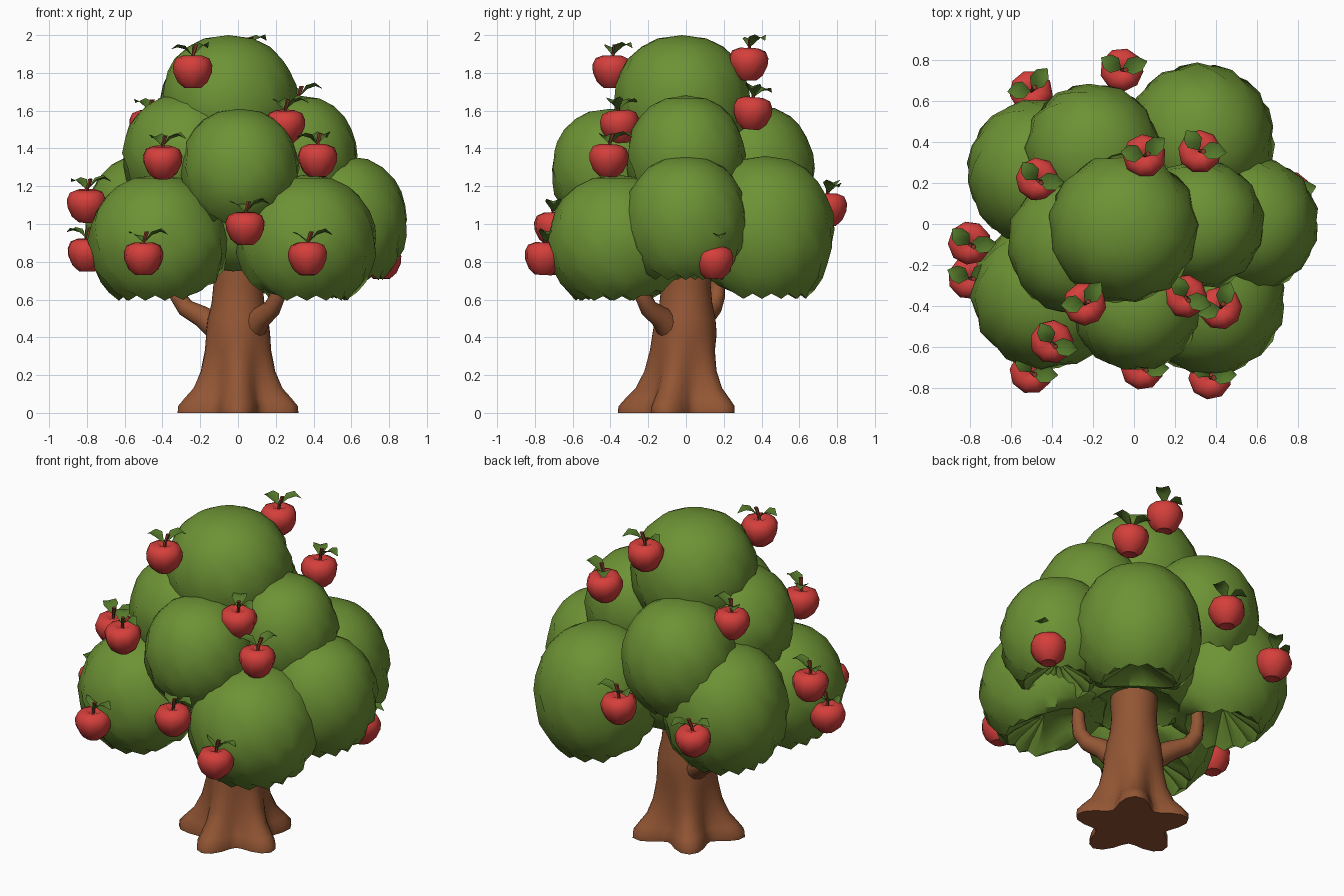
import bpy, bmesh, math, random
from mathutils import Vector, Matrix

if "Cube" in bpy.data.objects:
    bpy.data.objects.remove(bpy.data.objects["Cube"])

random.seed(4)
TAU = 2 * math.pi


def material(name, rgb):
    m = bpy.data.materials.new(name)
    m.diffuse_color = (*rgb, 1)
    m.use_nodes = True
    m.node_tree.nodes["Principled BSDF"].inputs["Base Color"].default_value = m.diffuse_color
    return m


GREEN = material("foliage green", (0.152, 0.288, 0.035))
BARK = material("bark brown", (0.290, 0.092, 0.034))
RED = material("apple red", (0.665, 0.050, 0.044))
LEAF = material("leaf green", (0.090, 0.190, 0.024))
STEM = material("stem brown", (0.230, 0.045, 0.022))


def finish(bm, name, mats, angle):
    bmesh.ops.recalc_face_normals(bm, faces=bm.faces)
    me = bpy.data.meshes.new(name)
    bm.to_mesh(me)
    bm.free()
    for m in mats:
        me.materials.append(m)
    ob = bpy.data.objects.new(name, me)
    bpy.context.collection.objects.link(ob)
    bpy.ops.object.select_all(action='DESELECT')
    ob.select_set(True)
    bpy.context.view_layer.objects.active = ob
    bpy.ops.object.shade_smooth_by_angle(angle=math.radians(angle))
    return ob


def loft(bm, rings, mat=0):
    """Skin a list of point rings; a ring of one point is a pole."""
    rows = [[bm.verts.new(p) for p in r] for r in rings]
    for a, b in zip(rows, rows[1:]):
        n = max(len(a), len(b))
        for i in range(n):
            j = (i + 1) % n
            quad = [a[i % len(a)], a[j % len(a)], b[j % len(b)], b[i % len(b)]]
            f = bm.faces.new(list(dict.fromkeys(quad)))
            f.material_index = mat


# Trunk: lofted rings with five root lobes that fade out upwards
def trunk():
    profile = [(0, .270, .066), (.035, .270, .064), (.075, .245, .055), (.13, .212, .036),
               (.22, .187, .018), (.33, .172, .008), (.42, .170, 0), (.5, .160, 0),
               (.58, .140, 0), (.68, .130, 0), (.8, .135, 0), (1.2, .11, 0)]
    rings = [[(0, -.025, 0)]]
    for z, r, lobe in profile:
        shift = -.025 * max(0, 1 - z / .6)
        ring = []
        for i in range(40):
            a = TAU * i / 40
            rr = r + lobe * math.cos(5 * (a + math.pi / 2))
            ring.append((rr * math.cos(a), rr * math.sin(a) + shift, z))
        rings.append(ring)
    rings.append([(0, 0, 1.2)])
    bm = bmesh.new()
    loft(bm, rings)
    finish(bm, "trunk", [BARK], 50)


# Branch: tapered tube that leaves the trunk sideways and hooks upwards
def branch(name, direction, reach):
    d = Vector(direction).normalized()
    path = [(.03, .37, .07), (.11, .445, .075), (reach * .58, .51, .058), (reach * .84, .555, .048),
            (reach * .97, .62, .043), (reach, .70, .038), (reach * .98, .95, .03)]
    pts = [Vector((d.x * s, d.y * s, z)) for s, z, r in path]
    side = Vector((-d.y, d.x, 0))
    rings = [[pts[0]]]
    for i, p in enumerate(pts):
        t = (pts[min(i + 1, len(pts) - 1)] - pts[max(i - 1, 0)]).normalized()
        up = t.cross(side)
        rings.append([p + path[i][2] * (side * math.cos(TAU * k / 12) + up * math.sin(TAU * k / 12))
                      for k in range(12)])
    rings.append([pts[-1]])
    bm = bmesh.new()
    loft(bm, rings)
    finish(bm, name, [BARK], 60)


# Foliage clump: pebbly rounded dome, ragged skirt, underside rising towards the trunk
def clump(name, x, y, r, top, bottom):
    rz = (top - bottom) / 1.84
    zc = top - rz
    n = 26
    spin = random.random() * TAU

    def point(px, py, pz):
        return (px, py, max(pz, .87 - .46 * math.hypot(px, py)))

    rings = [[(x, y, top)]]
    lats = [72, 56, 42, 29, 16, 3, -10, -23, -36, -48, -57]
    for k, lat in enumerate(lats):
        c, s = math.cos(math.radians(lat)), math.sin(math.radians(lat))
        rim = k == len(lats) - 1
        ring = []
        for i in range(n):
            a = TAU * i / n + spin
            bump = (i + k // 2) % 2 if k > 1 else .5
            f = .96 + .045 * bump + random.uniform(-.015, .02)
            rr = r * c ** .86 * f
            z = zc + rz * s * (1 + .02 * (f - .96)) - (.05 if rim else .018) * (bump - .4) * c
            ring.append(point(x + rr * math.cos(a), y + rr * math.sin(a), z))
        rings.append(ring)
    inner = [point(x + (px - x) * .8, y + (py - y) * .8, pz + .035) for px, py, pz in rings[-1]]
    rings += [inner, [point(x, y, zc - rz * .45)]]
    bm = bmesh.new()
    loft(bm, rings)
    finish(bm, name, [GREEN], 38)


# Apple: nine-sided lathe with a dimple, a bent stem and two folded leaves
def apple(name, pos, turn):
    bm = bmesh.new()
    prof = [(.045, -.09), (.08, -.06), (.103, -.01), (.106, .03), (.09, .066), (.05, .082), (.02, .07)]
    rings = [[(0, 0, -.08)]]
    rings += [[(r * math.cos(TAU * i / 9), r * math.sin(TAU * i / 9), z) for i in range(9)] for r, z in prof]
    rings += [[(0, 0, .06)]]
    loft(bm, rings, 0)
    stem = [(0, .05, .009), (.004, .09, .009), (.02, .14, .013)]
    loft(bm, [[(0, 0, .05)]] + [[(sx + r * math.cos(TAU * i / 5), r * math.sin(TAU * i / 5), z)
                               for i in range(5)] for sx, z, r in stem] + [[(.02, 0, .14)]], 1)
    for ang, length, rise in ((.4, .13, .04), (2.7, .115, .025)):
        rot = Matrix.Rotation(ang, 4, 'Z')
        mid = [(.005, .085), (length * .35, .1 + rise * .6), (length * .7, .1 + rise), (length, .1 + rise * .6)]
        width = [.004, .042, .038, .002]
        rows = [[bm.verts.new(rot @ Vector((u, sgn * w, z + abs(sgn) * w * .4)))
                 for sgn in (-1, 0, 1)] for (u, z), w in zip(mid, width)]
        for a, b in zip(rows, rows[1:]):
            for i in (0, 1):
                bm.faces.new((a[i], a[i + 1], b[i + 1], b[i])).material_index = 2
    tilt = Matrix.Rotation(random.uniform(-.12, .12), 4, 'X')
    bm.transform(Matrix.Translation(pos) @ tilt @ Matrix.Rotation(turn, 4, 'Z'))
    finish(bm, name, [RED, STEM, LEAF], 55)


trunk()
branch("right_branch", (.22, -.24, 0), .32)
branch("left_branch", (-.33, .17, 0), .37)

# Clumps: x, y, radius, top, bottom
clumps = {
    "lower_front_left": (-.42, -.34, .37, 1.26, .61),
    "lower_front_right": (.36, -.36, .375, 1.26, .61),
    "lower_right": (.57, 0, .33, 1.36, .72),
    "lower_back_right": (.32, .42, .365, 1.36, .62),
    "lower_back_left": (-.45, .25, .365, 1.38, .68),
    "core": (0, 0, .44, 1.4, .74),
    "middle_front": (.01, -.4, .315, 1.61, 1.02),
    "middle_right": (.32, 0, .315, 1.68, 1.08),
    "middle_back": (-.2, .35, .335, 1.63, 1.0),
    "middle_left": (-.27, -.1, .345, 1.69, 1.1),
    "crown_top": (-.05, -.02, .365, 2.0, 1.35),
}
for name, args in clumps.items():
    clump(name + "_foliage", *args)

# Apples around the canopy
apples = [(-.24, -.39, 1.81), (.25, -.35, 1.52), (-.4, -.57, 1.33), (.42, -.41, 1.34),
          (-.8, -.09, 1.10), (-.8, -.26, .84), (-.5, -.72, .82), (.04, -.7, .98),
          (.37, -.75, .82), (.76, .15, .8), (-.06, .75, 1.08), (-.5, .64, .95),
          (.05, .33, 1.85), (.32, .35, 1.59), (-.47, .22, 1.52)]
for i, p in enumerate(apples):
    apple(f"apple_{i + 1}", p, random.uniform(-.8, .8))
